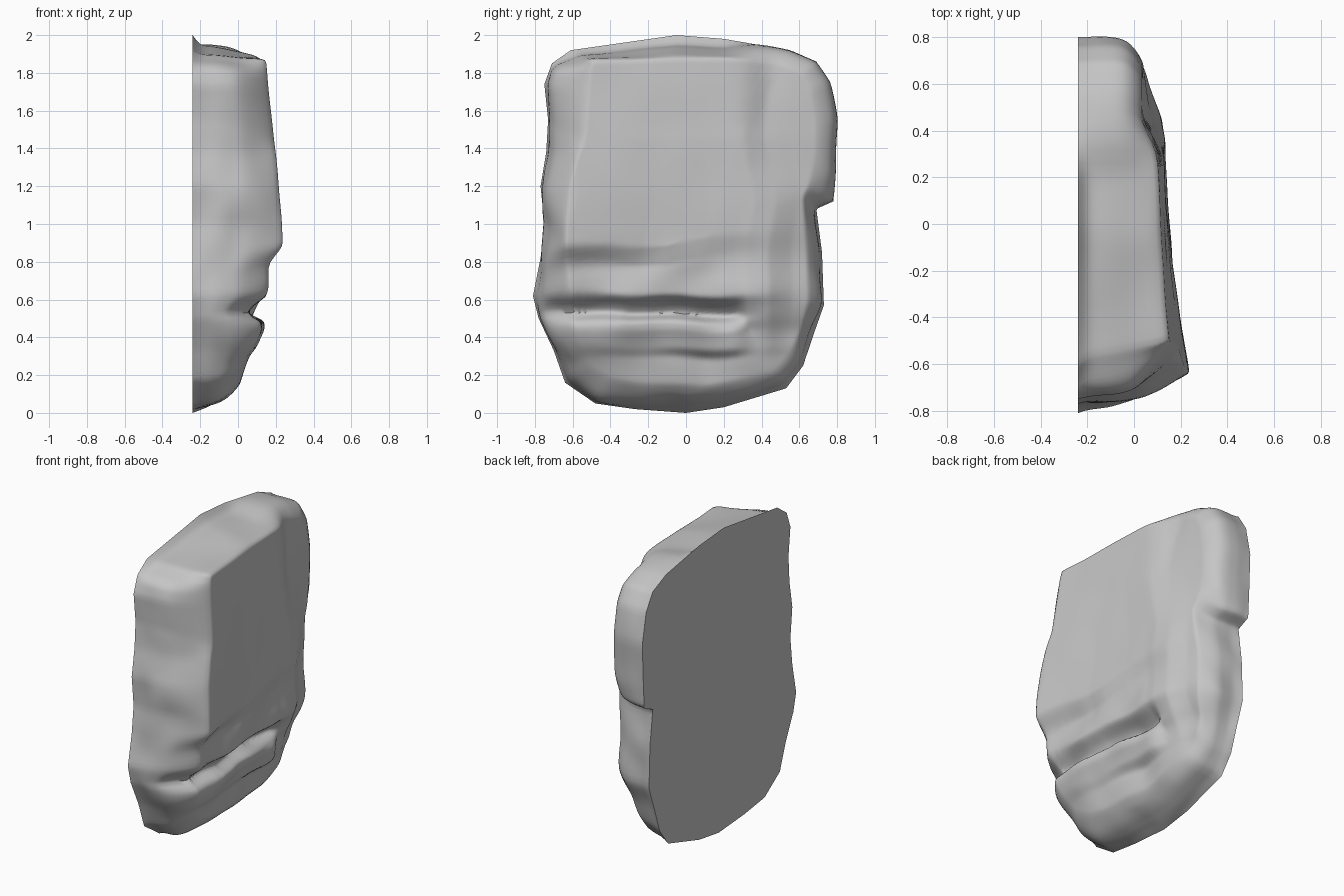
import bpy, bmesh
from mathutils import Vector, noise

if "Cube" in bpy.data.objects:
    bpy.data.objects.remove(bpy.data.objects["Cube"])

BACK = -0.24
CENTRE = (0.0, 0.95)

# Stations round the slab: outline (y, z) on the flat back, then (y, z) of the front edge
RIM = [
    (-.05, 2.0, -.05, 1.88), (-.4, 1.95, -.3, 1.87), (-.61, 1.92, -.5, 1.87),
    (-.71, 1.85, -.51, 1.82), (-.75, 1.74, -.52, 1.7), (-.73, 1.55, -.54, 1.45),
    (-.74, 1.38, -.58, 1.36), (-.77, 1.2, -.62, 1.2), (-.75, 1.0, -.64, 1.0),
    (-.77, .82, -.64, .86), (-.81, .62, -.62, .66), (-.78, .5, -.6, .5),
    (-.70, .33, -.58, .38), (-.64, .16, -.52, .25), (-.48, .05, -.4, .18),
    (-.27, .02, -.22, .15), (0, 0, 0, .12), (.2, .03, .16, .15),
    (.53, .13, .47, .21), (.62, .25, .55, .31), (.67, .4, .61, .44),
    (.73, .57, .65, .6), (.72, .85, .64, .85), (.69, 1.08, .62, 1.14),
    (.78, 1.12, .66, 1.22), (.79, 1.3, .69, 1.36), (.8, 1.55, .69, 1.55),
    (.76, 1.75, .67, 1.72), (.69, 1.86, .62, 1.8), (.55, 1.92, .5, 1.85),
    (.2, 1.98, .22, 1.88)]

# Relief of the front: x at each height, in columns from front to back
HEIGHTS = [0, .15, .30, .34, .44, .49, .52, .57, .62, .78, .88, 1.45, 1.9]
COLUMNS = [
    (-.62, [-.15, -.02, .05, .08, .12, .12, .03, .08, .15, .15, .24, .20, .15]),
    (-.2, [-.12, 0, .05, .08, .13, .13, .04, .07, .14, .13, .17, .16, .125]),
    (.1, [-.12, 0, .02, .08, .11, .10, -.02, .02, .12, .13, .145, .135, .11]),
    (.28, [-.12, 0, .03, .08, .10, .06, .01, .05, .11, .12, .135, .13, .10]),
    (.34, [-.14, -.02, .02, .03, .04, .06, .06, .08, .11, .12, .135, .125, .085]),
    (.45, [-.16, -.04, 0, .02, .04, .06, .07, .08, .10, .11, .12, .08, .02]),
    (.57, [-.18, -.08, -.03, -.01, 0, .02, .03, .04, .05, .06, .065, .06, .03]),
    (.7, [-.2, -.12, -.07, -.05, -.03, 0, .01, .02, .02, .03, .03, .04, .03])]

# Side wall sections: how far inward at each fraction of the depth
DEPTHS = [0, .1, .35, .6, .75, .88, 1]
SIDE = [0, .02, .06, .15, .38, .67, 1]
BASE = [0, .03, .12, .26, .42, .66, 1]
TOP = [0, .4, .52, .66, .74, .83, 1]
LOBE = [0, -.03, -.06, -.02, .1, .4, 1]


def mix(a, b, t):
    return a + (b - a) * t


def ramp(a, b, t):
    return min(1, max(0, (t - a) / (b - a)))


def lookup(keys, values, t):
    """Piecewise linear interpolation, clamped at both ends."""
    if t <= keys[0]:
        return values[0]
    for i in range(len(keys) - 1):
        if t <= keys[i + 1]:
            return mix(values[i], values[i + 1], (t - keys[i]) / (keys[i + 1] - keys[i]))
    return values[-1]


def relief(y, z):
    # the ledges wander in height along the slab, and the upper one rises to the back
    low = ramp(1.4, .9, z)
    zz = z + low * .03 * noise.noise(Vector((y * 3, 0, 3)))
    zz -= .07 * ramp(-.1, .15, y) * ramp(.66, .8, z) * ramp(1.5, 1, z)
    yy = y + .05 * noise.noise(Vector((3, y, z * 3)))
    x = lookup([c[0] for c in COLUMNS], [lookup(HEIGHTS, c[1], zz) for c in COLUMNS], yy)
    # lower part is rougher than the broad upper face
    rough = mix(.004, .028, ramp(.95, .75, z))
    return x + rough * noise.noise(Vector((y * 4, z * 4, 7)))


STEPS, RINGS, WALL = 6, 64, 16
bm = bmesh.new()
loops = []
n = len(RIM)
for k in range(n * STEPS):
    a, b = RIM[k // STEPS], RIM[(k // STEPS + 1) % n]
    oy, oz, ey, ez = (mix(p, q, (k % STEPS) / STEPS) for p, q in zip(a, b))
    ex = relief(ey, ez)
    base = ramp(.35, .15, oz)
    top = ramp(1.82, 1.92, oz) * ramp(.38, .2, oy)
    lobe = ramp(1.1, 1.25, oz) * ramp(.25, .45, oy)
    out = Vector((oy - CENTRE[0], oz - CENTRE[1])).normalized()
    lumps = mix(.03, .012, max(top, lobe))
    pts = []
    # side wall, from the flat back to the front edge
    for i in range(WALL):
        t = i / WALL
        side = mix(lookup(DEPTHS, SIDE, t), lookup(DEPTHS, BASE, t), base)
        inset = mix(mix(side, lookup(DEPTHS, TOP, t), top), lookup(DEPTHS, LOBE, t), lobe)
        x = mix(BACK, ex, t)
        bump = lumps * min(1, 6 * t * (1 - t)) * (
            noise.noise(Vector((x * 5, oy * 4, oz * 4))) - .25)
        pts.append((x, mix(oy, ey, inset) + out.x * bump, mix(oz, ez, inset) + out.y * bump))
    # front face
    for i in range(RINGS):
        s = i / RINGS
        y, z = mix(ey, CENTRE[0], s), mix(ez, CENTRE[1], s)
        pts.append((relief(y, z), y, z))
    loops.append([bm.verts.new(p) for p in pts])

hub = bm.verts.new((relief(*CENTRE), *CENTRE))
for k, cur in enumerate(loops):
    nxt = loops[(k + 1) % len(loops)]
    for i in range(len(cur) - 1):
        bm.faces.new((cur[i], nxt[i], nxt[i + 1], cur[i + 1]))
    bm.faces.new((cur[-1], nxt[-1], hub))
bm.faces.new([c[0] for c in loops])          # flat back

# soften the weathered surface, leaving the flat back crisp
soft = [v for c in loops for v in c[1:]]
for _ in range(2):
    bmesh.ops.smooth_vert(bm, verts=soft, factor=.5, use_axis_x=True,
                          use_axis_y=True, use_axis_z=True)
bmesh.ops.recalc_face_normals(bm, faces=bm.faces)

mesh = bpy.data.meshes.new("rock_slab")
bm.to_mesh(mesh)
bm.free()
rock = bpy.data.objects.new("rock_slab", mesh)
bpy.context.collection.objects.link(rock)

stone = bpy.data.materials.new("stone_grey")
stone.diffuse_color = (.56, .56, .56, 1)
stone.use_nodes = True
stone.node_tree.nodes["Principled BSDF"].inputs["Base Color"].default_value = stone.diffuse_color
mesh.materials.append(stone)

bpy.context.view_layer.objects.active = rock
rock.select_set(True)
bpy.ops.object.shade_smooth_by_angle(angle=1.1)
